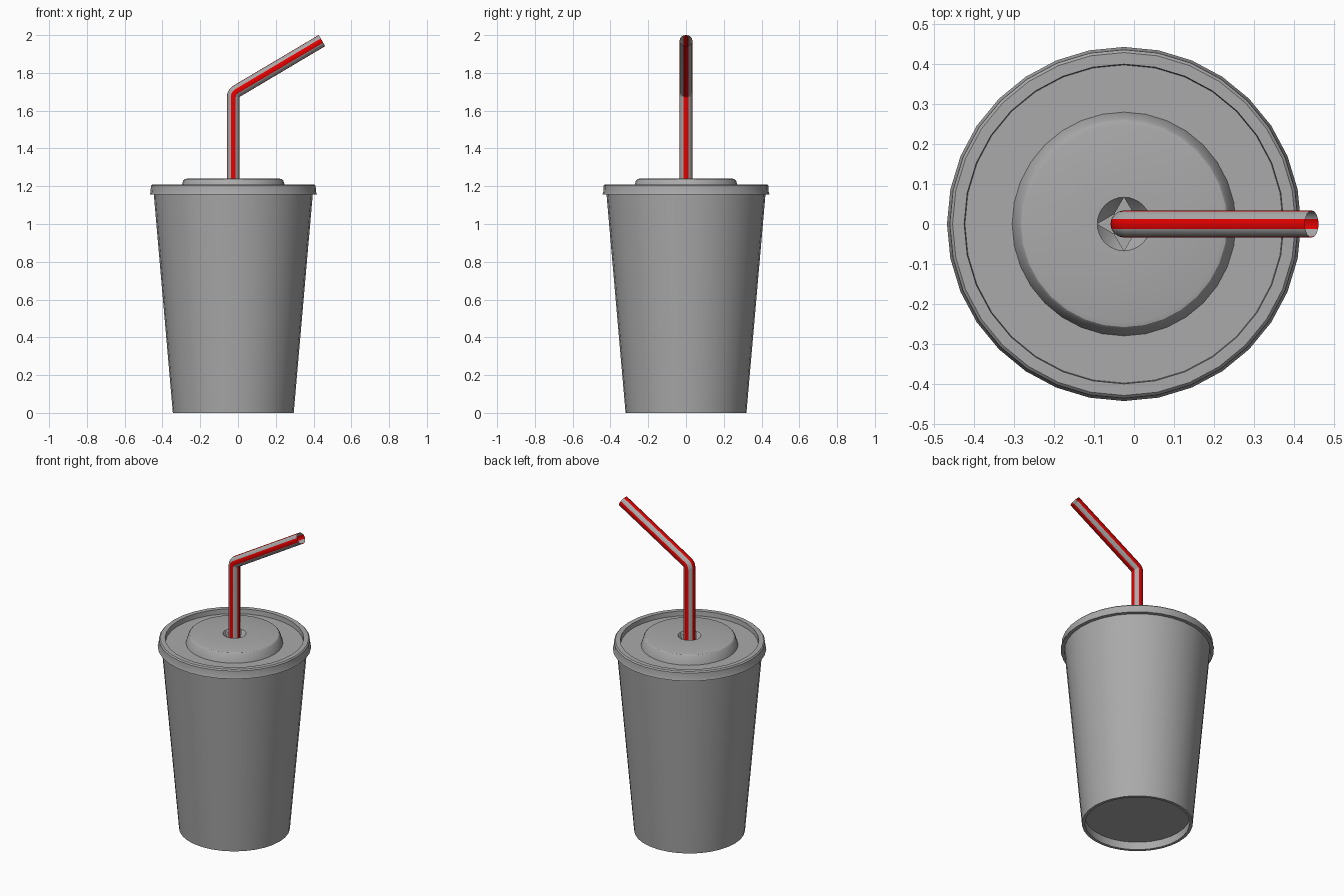
import bpy, bmesh
from math import sin, cos, pi, radians
from mathutils import Vector

cube = bpy.data.objects.get("Cube")
if cube:
    bpy.data.objects.remove(cube, do_unlink=True)

AXIS_X = -0.025   # the cup stands off centre because the straw leans out
SIDES = 32


def material(name, colour):
    mat = bpy.data.materials.new(name)
    mat.use_nodes = True
    mat.diffuse_color = (*colour, 1)
    mat.node_tree.nodes["Principled BSDF"].inputs["Base Color"].default_value = (*colour, 1)
    return mat


grey = material("plain grey", (0.4, 0.4, 0.4))
red = material("stripe red", (0.8, 0.0, 0.0))


def finish(name, bm, mats, angle=30):
    mesh = bpy.data.meshes.new(name)
    bm.to_mesh(mesh)
    bm.free()
    obj = bpy.data.objects.new(name, mesh)
    bpy.context.collection.objects.link(obj)
    for mat in mats:
        mesh.materials.append(mat)
    bpy.ops.object.select_all(action="DESELECT")
    obj.select_set(True)
    bpy.context.view_layer.objects.active = obj
    bpy.ops.object.shade_smooth_by_angle(angle=radians(angle))
    return obj


def lathe(name, profile):
    """Spin a (radius, height) profile around the cup axis."""
    bm = bmesh.new()
    verts = [bm.verts.new((AXIS_X + r, 0, z)) for r, z in profile]
    edges = [bm.edges.new(pair) for pair in zip(verts, verts[1:])]
    bmesh.ops.spin(bm, geom=verts + edges, cent=(AXIS_X, 0, 0), axis=(0, 0, 1),
                   angle=2 * pi, steps=SIDES)
    bmesh.ops.remove_doubles(bm, verts=bm.verts, dist=0.0005)
    bmesh.ops.recalc_face_normals(bm, faces=bm.faces)
    return finish(name, bm, [grey])


# Tapered cup with a recessed floor
lathe("cup", [(0, 0.05), (0.304, 0.05), (0.302, 0), (0.32, 0), (0.422, 1.17)])

# Lid: gripping skirt, raised rim, sunken ring, dome with a centre hole
lathe("lid", [(0.42, 1.155), (0.443, 1.155), (0.438, 1.17), (0.436, 1.203),
              (0.429, 1.21), (0.4, 1.21), (0.398, 1.18), (0.28, 1.18),
              (0.265, 1.23), (0.258, 1.237), (0.246, 1.24), (0.067, 1.24)])

# Four flaps of the cross cut, pushed down by the straw
bm = bmesh.new()
for quarter in range(4):
    start = quarter * pi / 2
    mid = start + pi / 4
    tip = bm.verts.new((AXIS_X + 0.035 * cos(mid), 0.035 * sin(mid), 1.19))
    arc = [bm.verts.new((AXIS_X + 0.067 * cos(start + i * pi / 16),
                         0.067 * sin(start + i * pi / 16), 1.24)) for i in range(9)]
    for a, b in zip(arc, arc[1:]):
        bm.faces.new((tip, a, b))
finish("straw_flaps", bm, [grey])

# Bent open straw: rings along the path, two faces in every four are striped
RADIUS, BEND, BEND_Z, TURN = 0.034, 0.036, 1.672, radians(59.3)
path = [(Vector((AXIS_X, 0, 0.06)), 0)]
for i in range(7):
    t = TURN * i / 6
    path.append((Vector((AXIS_X + BEND * (1 - cos(t)), 0, BEND_Z + BEND * sin(t))), t))
path.append((Vector((0.4445, 0, 1.971)), TURN))

bm = bmesh.new()
rings = []
for centre, t in path:
    out = Vector((-cos(t), 0, sin(t)))
    rings.append([bm.verts.new(centre + RADIUS * (out * cos(a) + Vector((0, sin(a), 0))))
                  for a in (k * pi / 8 for k in range(16))])
for low, high in zip(rings, rings[1:]):
    for k in range(16):
        n = (k + 1) % 16
        face = bm.faces.new((low[k], low[n], high[n], high[k]))
        face.material_index = 1 if k % 4 in (0, 3) else 0
bmesh.ops.recalc_face_normals(bm, faces=bm.faces)
finish("straw", bm, [grey, red], 40)
